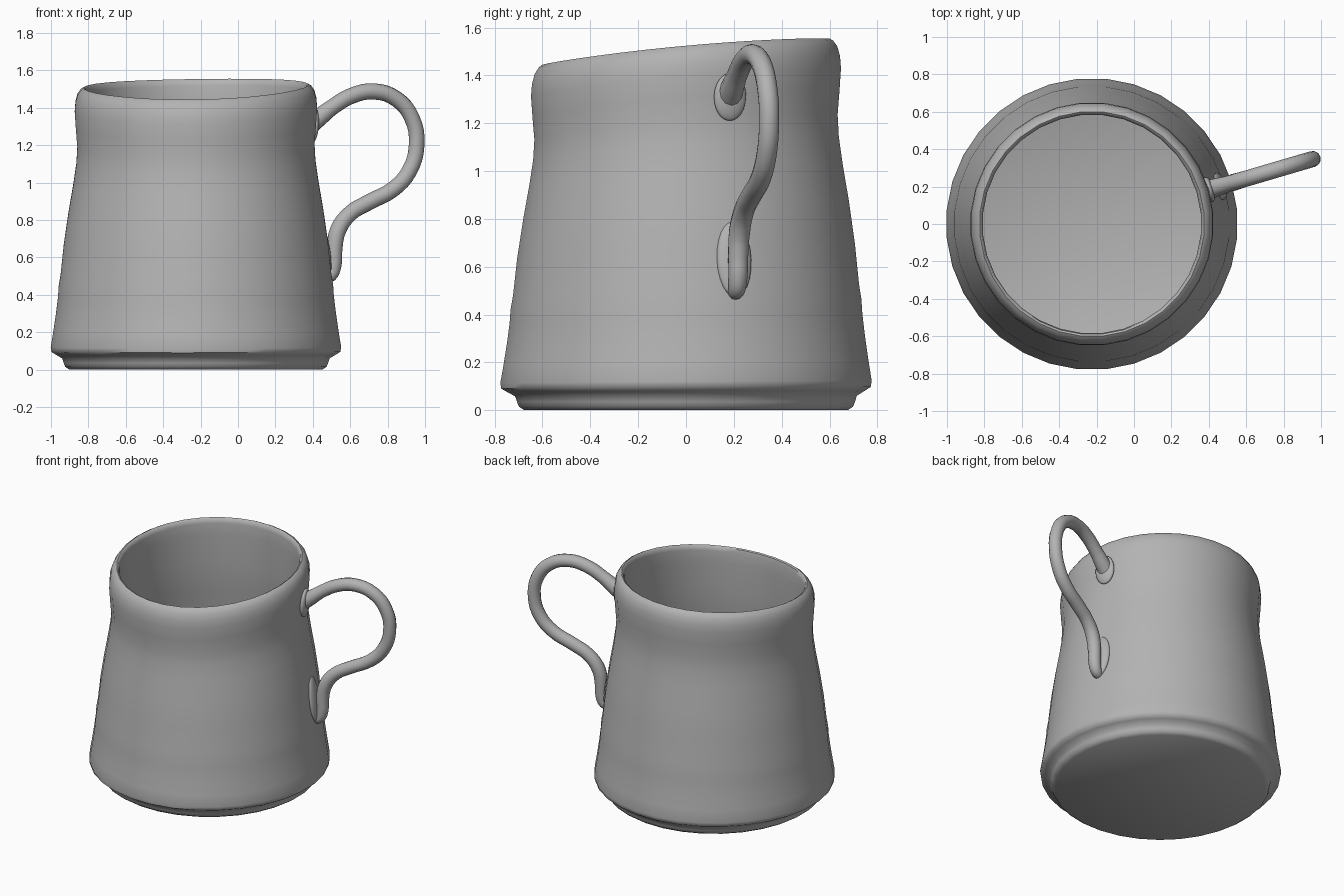
import bpy, bmesh, math

if "Cube" in bpy.data.objects:
    bpy.data.objects.remove(bpy.data.objects["Cube"])

CX = -0.225                  # axis of the cup
ANGLE = math.radians(16.4)   # direction the handle points
SEGS = 32

# Dark grey clay
clay = bpy.data.materials.new("dark_clay")
clay.diffuse_color = (0.45, 0.45, 0.45, 1)
clay.use_nodes = True
clay.node_tree.nodes["Principled BSDF"].inputs["Base Color"].default_value = clay.diffuse_color


def finish(obj, angle=50):
    obj.data.materials.clear()
    obj.data.materials.append(clay)
    bpy.ops.object.select_all(action='DESELECT')
    obj.select_set(True)
    bpy.context.view_layer.objects.active = obj
    bpy.ops.object.shade_smooth_by_angle(angle=math.radians(angle))


def warp(x, y, z):
    # hand-thrown lean: the rim dips at the front, the base stays level
    w = max(0.0, min(1.0, (z - 0.03) / 1.3))
    return z + w * (0.091 * y + 0.015 * x - 0.045 * y * y)


# Cup: outer wall from the foot up, over the rim, and down the inside
profile = [
    (0.68, 0.005), (0.702, 0.015), (0.71, 0.035), (0.718, 0.06), (0.752, 0.08),
    (0.776, 0.095), (0.78, 0.12), (0.767, 0.2), (0.752, 0.3), (0.741, 0.39),
    (0.737, 0.45), (0.727, 0.51), (0.709, 0.68), (0.684, 0.85), (0.658, 1.0),
    (0.642, 1.11), (0.637, 1.2), (0.645, 1.3), (0.651, 1.39), (0.647, 1.44),
    (0.636, 1.48), (0.618, 1.506), (0.602, 1.515), (0.591, 1.508), (0.585, 1.48),
    (0.587, 1.4), (0.585, 1.2), (0.605, 1.0), (0.65, 0.7), (0.68, 0.46),
    (0.70, 0.2), (0.68, 0.12), (0.64, 0.10),
]
bm = bmesh.new()
rings = []
for r, z in profile:
    ring = []
    for i in range(SEGS):
        a = 2 * math.pi * (i + 0.5) / SEGS
        x, y = r * math.cos(a), r * math.sin(a)
        ring.append(bm.verts.new((x, y, warp(x, y, z))))
    rings.append(ring)
for lo, hi in zip(rings, rings[1:]):
    for i in range(SEGS):
        j = (i + 1) % SEGS
        bm.faces.new((lo[i], lo[j], hi[j], hi[i]))
bm.faces.new(rings[0][::-1])   # underside
bm.faces.new(rings[-1])        # inside floor
for v in rings[0]:
    v.co.z = 0.0
mesh = bpy.data.meshes.new("cup")
bm.to_mesh(mesh)
bm.free()
cup = bpy.data.objects.new("cup", mesh)
cup.location.x = CX
bpy.context.collection.objects.link(cup)
finish(cup)

# Handle: round bar along a curve, sunk into the wall at both ends (x, z, thickness)
path = [
    (0.372, 1.30, 1.25), (0.43, 1.345, 1.15), (0.50, 1.40, 1.0), (0.61, 1.465, 1),
    (0.73, 1.487, 1), (0.85, 1.445, 1), (0.93, 1.345, 1), (0.955, 1.20, 1),
    (0.915, 1.06, 1), (0.83, 0.965, 1), (0.70, 0.895, 1), (0.60, 0.835, 1),
    (0.535, 0.745, 1.05), (0.516, 0.64, 1.0), (0.514, 0.56, 0.95), (0.495, 0.505, 0.85),
    (0.445, 0.485, 0.6),
]
curve = bpy.data.curves.new("handle", 'CURVE')
curve.dimensions = '3D'
curve.bevel_depth = 0.043
curve.bevel_resolution = 4
curve.resolution_u = 4
curve.use_fill_caps = True
spline = curve.splines.new('BEZIER')
spline.bezier_points.add(len(path) - 1)
for p, (x, z, t) in zip(spline.bezier_points, path):
    p.co = ((x - CX) / math.cos(ANGLE), 0, z)
    p.handle_left_type = p.handle_right_type = 'AUTO'
    p.radius = t
handle = bpy.data.objects.new("handle", curve)
handle.location.x = CX
handle.rotation_euler.z = ANGLE
bpy.context.collection.objects.link(handle)
bpy.ops.object.select_all(action='DESELECT')
handle.select_set(True)
bpy.context.view_layer.objects.active = handle
bpy.ops.object.convert(target='MESH')
finish(bpy.context.view_layer.objects.active)


# Smoothed clay where the handle ends are pressed on
def joint(name, r, z, size, tilt):
    bpy.ops.mesh.primitive_uv_sphere_add(segments=24, ring_count=12, radius=1)
    pad = bpy.context.object
    pad.name = name
    pad.scale = size
    pad.rotation_euler = (0, math.radians(tilt), ANGLE)
    pad.location = (CX + r * math.cos(ANGLE), r * math.sin(ANGLE), z)
    finish(pad)


joint("handle_upper_joint", 0.652, 1.31, (0.027, 0.07, 0.10), 3)
joint("handle_lower_joint", 0.712, 0.63, (0.03, 0.075, 0.16), -8)
